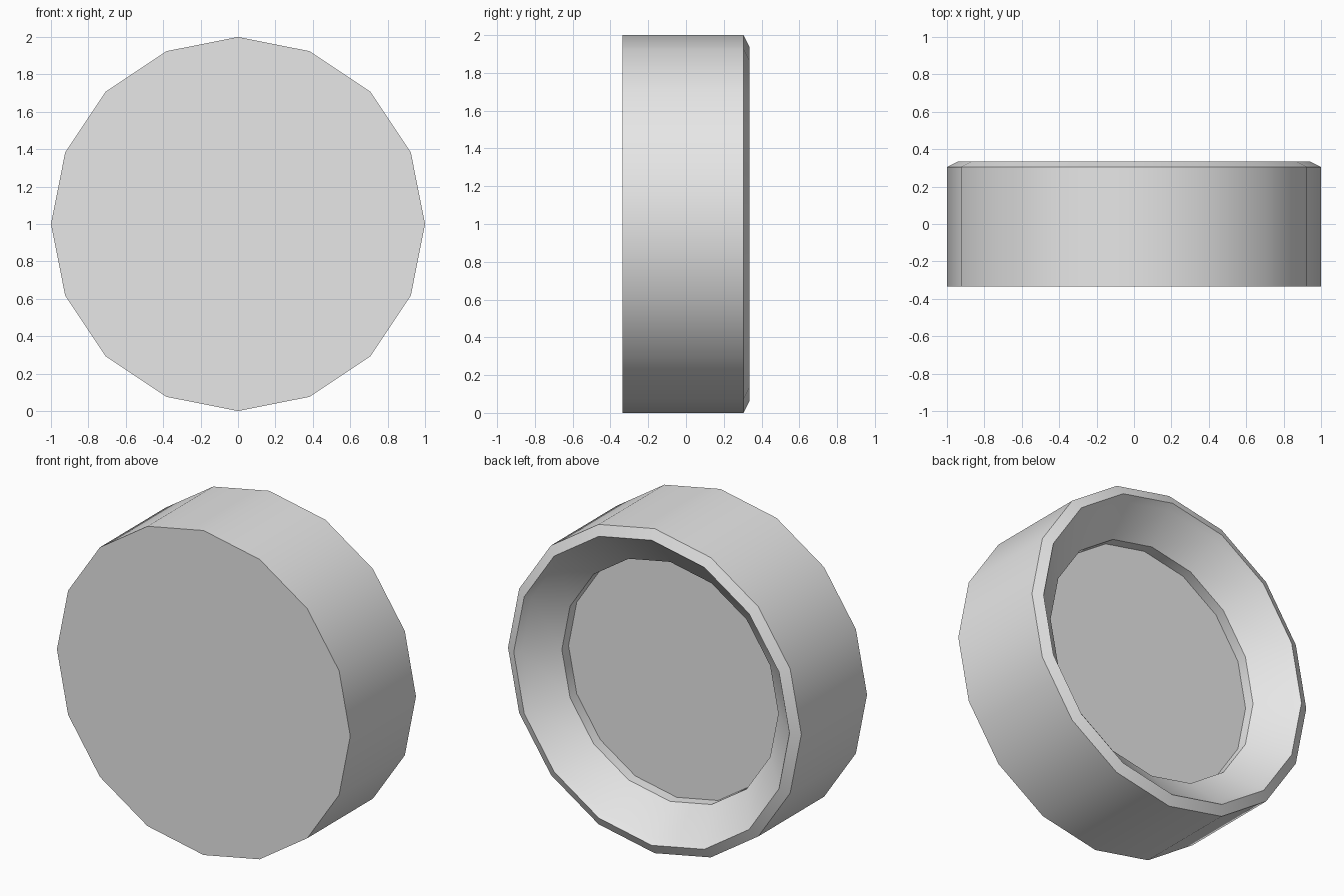
import bpy
import bmesh
from math import pi, radians
from mathutils import Vector

SIDES = 16

cube = bpy.data.objects.get("Cube")
if cube:
    bpy.data.objects.remove(cube, do_unlink=True)

# Single plain grey
grey = bpy.data.materials.new("light grey")
grey.use_nodes = True
colour = (0.8, 0.8, 0.8, 1)
grey.diffuse_color = colour
grey.node_tree.nodes["Principled BSDF"].inputs["Base Color"].default_value = colour


def lathe(name, profile, material):
    """Revolve (radius, y) points around the y axis, capping both ends."""
    bm = bmesh.new()
    verts = [bm.verts.new((r, y, 0)) for r, y in profile]
    edges = [bm.edges.new(pair) for pair in zip(verts, verts[1:])]
    bmesh.ops.spin(bm, geom=verts + edges, cent=Vector(), axis=(0, 1, 0),
                   angle=2 * pi, steps=SIDES, use_merge=True)
    bmesh.ops.remove_doubles(bm, verts=bm.verts, dist=0.0001)
    bmesh.ops.holes_fill(bm, edges=[e for e in bm.edges if e.is_boundary], sides=SIDES)
    bmesh.ops.recalc_face_normals(bm, faces=bm.faces)
    mesh = bpy.data.meshes.new(name)
    bm.to_mesh(mesh)
    bm.free()
    mesh.materials.append(material)
    obj = bpy.data.objects.new(name, mesh)
    bpy.context.collection.objects.link(obj)
    return obj


# Round cap: flat front, outer wall, ridged rim, sloped bowl, stepped floor
cap = lathe("round_cap", [
    (1.0, -0.335), (1.0, 0.305),      # outer wall
    (0.94, 0.335), (0.91, 0.30),      # rim ridge
    (0.738, 0.155), (0.738, 0.09),    # sloped bowl and step to the floor
], grey)
cap.location.z = 1

bpy.ops.object.select_all(action="DESELECT")
cap.select_set(True)
bpy.context.view_layer.objects.active = cap
bpy.ops.object.shade_smooth_by_angle(angle=radians(30))
